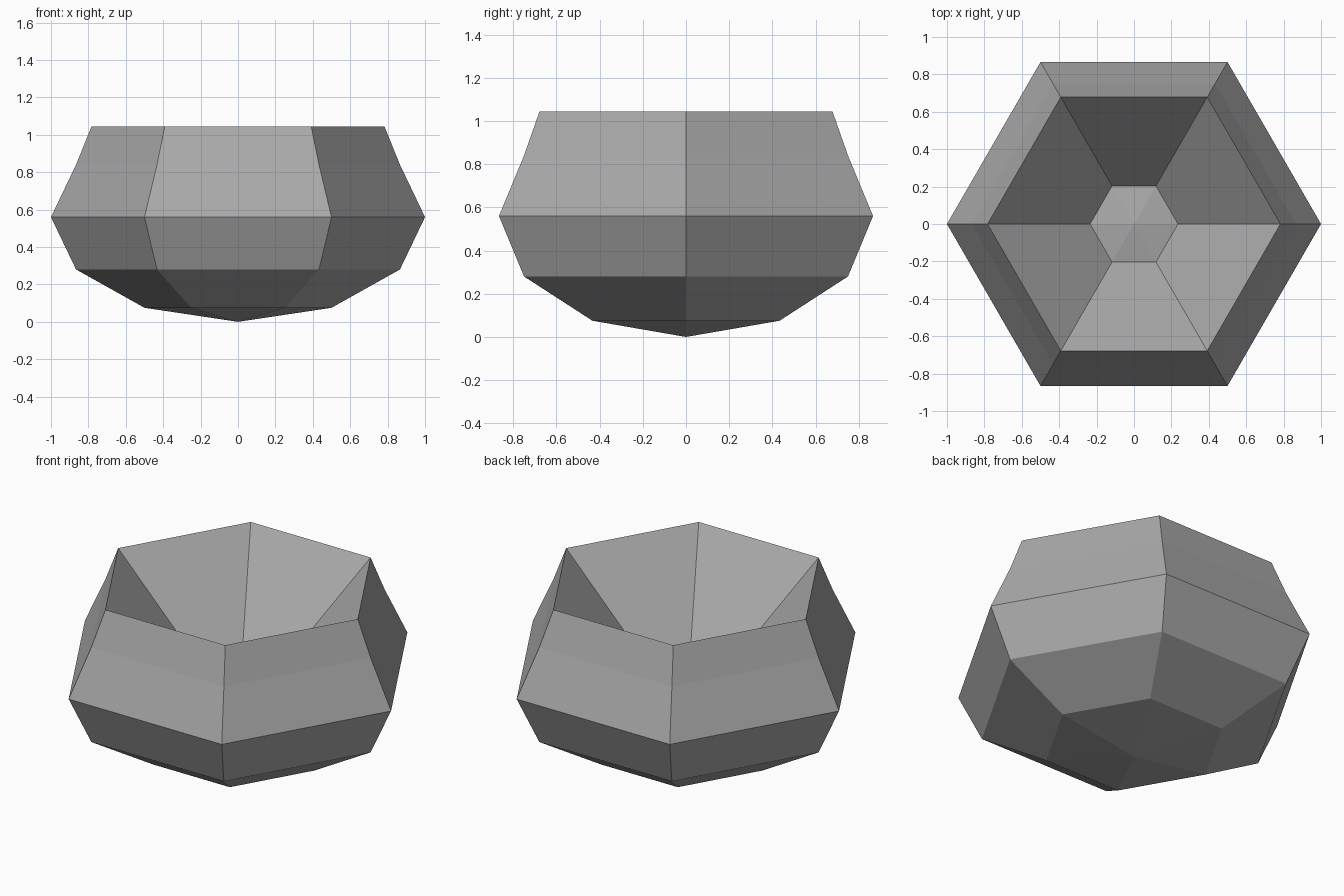
import bpy, bmesh
from math import sin, cos, radians, tau

cube = bpy.data.objects.get("Cube")
if cube:
    bpy.data.objects.remove(cube)

SIDES = 6
HALF_HEIGHT = 0.56

# Grey stone material
grey = bpy.data.materials.new("stone grey")
grey.use_nodes = True
colour = (0.4, 0.4, 0.4, 1)
grey.diffuse_color = colour
grey.node_tree.nodes["Principled BSDF"].inputs["Base Color"].default_value = colour

# Outer wall follows a flattened sphere, then a flared rim and sunken floor
profile = [(sin(radians(a)), HALF_HEIGHT * (1 - cos(radians(a))))
           for a in range(30, 121, 30)]
profile += [(0.783, 1.045), (0.235, 0.485)]
FLOOR_PEAK = 0.52


def ring(bm, radius, z):
    return [bm.verts.new((radius * cos(tau * i / SIDES),
                          radius * sin(tau * i / SIDES), z))
            for i in range(SIDES)]


# Hexagonal bowl
bm = bmesh.new()
rings = [ring(bm, r, z) for r, z in profile]
foot = bm.verts.new((0, 0, 0))
peak = bm.verts.new((0, 0, FLOOR_PEAK))
for i in range(SIDES):
    j = (i + 1) % SIDES
    for low, high in zip(rings, rings[1:]):
        bm.faces.new((low[i], low[j], high[j], high[i]))
    bm.faces.new((foot, rings[0][j], rings[0][i]))
    bm.faces.new((peak, rings[-1][i], rings[-1][j]))
bmesh.ops.recalc_face_normals(bm, faces=bm.faces)

mesh = bpy.data.meshes.new("bowl")
bm.to_mesh(mesh)
bm.free()
mesh.materials.append(grey)
bpy.context.collection.objects.link(bpy.data.objects.new("bowl", mesh))
